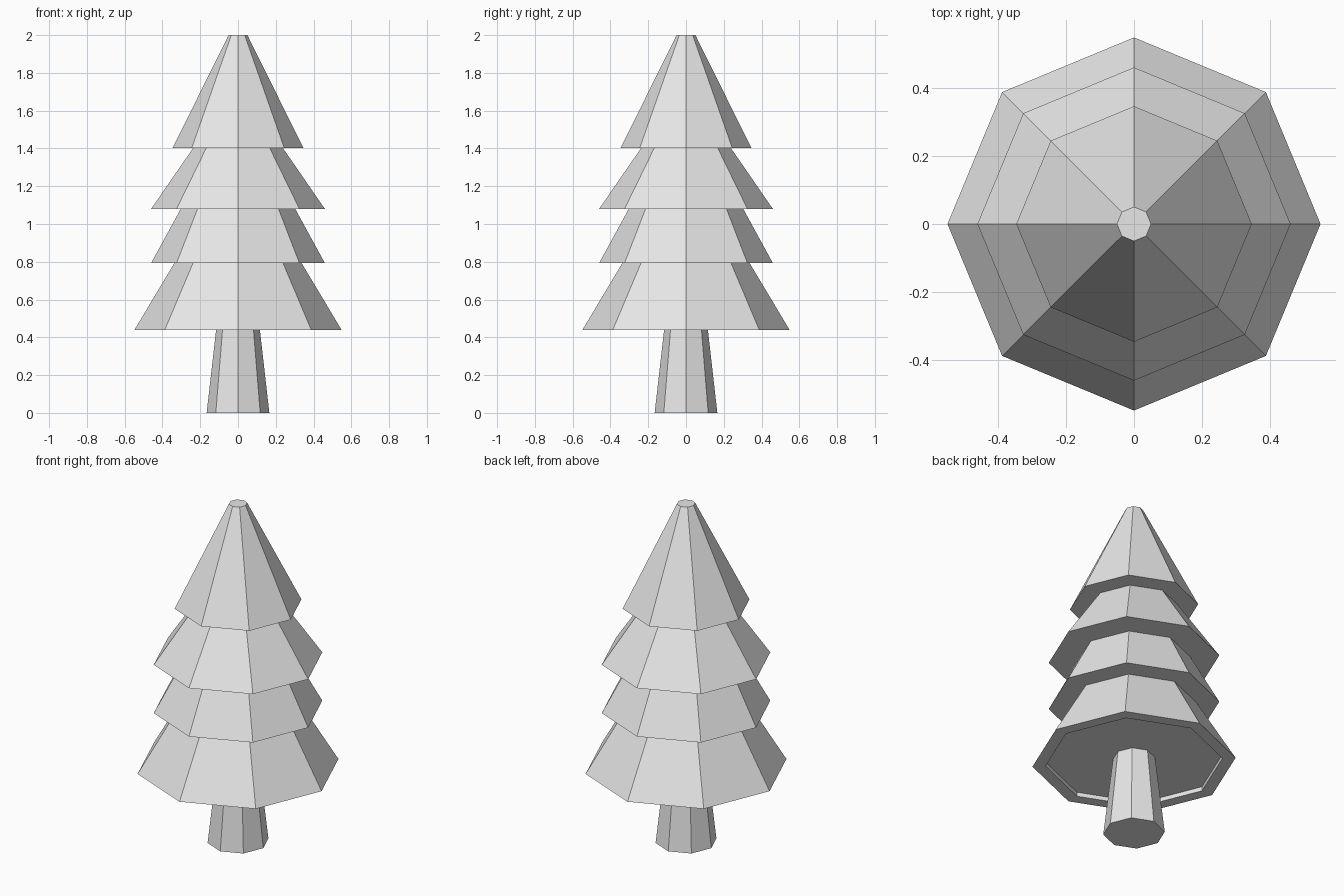
import bpy, bmesh, math

if "Cube" in bpy.data.objects:
    bpy.data.objects.remove(bpy.data.objects["Cube"])

SIDES = 8

# One flat colour for the whole tree
grey = bpy.data.materials.new("light grey")
grey.diffuse_color = (0.8, 0.8, 0.8, 1)
grey.use_nodes = True
grey.node_tree.nodes["Principled BSDF"].inputs["Base Color"].default_value = grey.diffuse_color


def lathe(name, profile):
    """Stack octagonal rings from (radius, height) pairs and cap both ends."""
    bm = bmesh.new()
    rings = []
    for r, z in profile:
        rings.append([bm.verts.new((r * math.cos(math.tau * i / SIDES),
                                    r * math.sin(math.tau * i / SIDES), z))
                      for i in range(SIDES)])
    for low, high in zip(rings, rings[1:]):
        for i in range(SIDES):
            j = (i + 1) % SIDES
            bm.faces.new((low[i], low[j], high[j], high[i]))
    bm.faces.new(rings[0][::-1])
    bm.faces.new(rings[-1])
    bmesh.ops.recalc_face_normals(bm, faces=bm.faces)
    mesh = bpy.data.meshes.new(name)
    bm.to_mesh(mesh)
    bm.free()
    mesh.materials.append(grey)
    obj = bpy.data.objects.new(name, mesh)
    bpy.context.collection.objects.link(obj)
    return obj


# Tapered trunk, ending at the recessed underside of the foliage
lathe("trunk", [(0.166, 0), (0.113, 0.465)])

# Foliage: recessed underside, then four skirts (bottom radius, bottom z, top radius, top z)
tiers = [(0.548, 0.44, 0.337, 0.793),
         (0.46, 0.793, 0.303, 1.08),
         (0.46, 1.08, 0.237, 1.403),
         (0.346, 1.403, 0.05, 2.0)]
outline = [(0.477, 0.465), (0.477, 0.44)]
for r0, z0, r1, z1 in tiers:
    outline += [(r0, z0), (r1, z1)]
lathe("foliage", outline)
